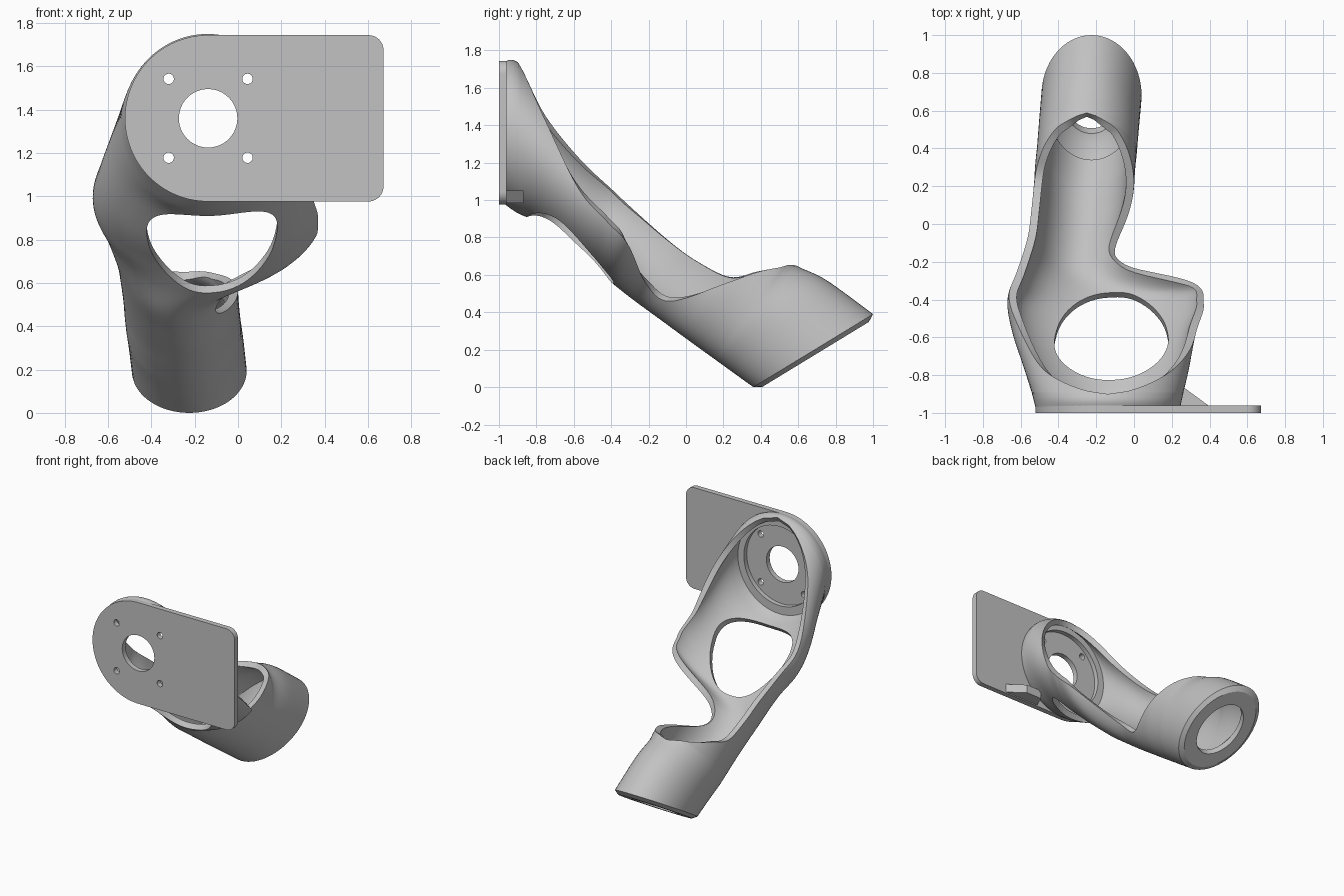
import bpy, bmesh, math
from mathutils import Matrix, Vector

cube = bpy.data.objects.get("Cube")
if cube:
    bpy.data.objects.remove(cube)

grey = bpy.data.materials.new("plain_grey")
grey.use_nodes = True
grey.diffuse_color = (0.54, 0.54, 0.54, 1)
grey.node_tree.nodes["Principled BSDF"].inputs["Base Color"].default_value = (0.54, 0.54, 0.54, 1)


def make_object(name, bm):
    mesh = bpy.data.meshes.new(name)
    bm.to_mesh(mesh)
    bm.free()
    mesh.materials.append(grey)
    obj = bpy.data.objects.new(name, mesh)
    bpy.context.collection.objects.link(obj)
    return obj


def prism(name, outline, matrix, low, high):
    bm = bmesh.new()
    rows = [[bm.verts.new(matrix @ Vector((x, y, h))) for x, y in outline] for h in (low, high)]
    n = len(outline)
    bm.faces.new(rows[0][::-1])
    bm.faces.new(rows[1])
    for i in range(n):
        k = (i + 1) % n
        bm.faces.new((rows[0][i], rows[0][k], rows[1][k], rows[1][i]))
    bmesh.ops.recalc_face_normals(bm, faces=bm.faces)
    return make_object(name, bm)


def arc(cx, cy, r, start, end, n):
    angles = [math.radians(start + (end - start) * i / n) for i in range(n + 1)]
    return [(cx + r * math.cos(a), cy + r * math.sin(a)) for a in angles]


def circle(cx, cy, r, n=48):
    return arc(cx, cy, r, 0, 360, n)[:-1]


def apply_modifiers(obj):
    graph = bpy.context.evaluated_depsgraph_get()
    mesh = bpy.data.meshes.new_from_object(obj.evaluated_get(graph))
    obj.modifiers.clear()
    obj.data = mesh


def cut(obj, cutters):
    for cutter in cutters:
        cutter.hide_render = True
        mod = obj.modifiers.new("cut", "BOOLEAN")
        mod.operation = "DIFFERENCE"
        mod.solver = "EXACT"
        mod.object = cutter
    apply_modifiers(obj)
    for cutter in cutters:
        bpy.data.objects.remove(cutter)


def smooth(obj, angle=35):
    bpy.ops.object.select_all(action="DESELECT")
    obj.select_set(True)
    bpy.context.view_layer.objects.active = obj
    bpy.ops.object.shade_smooth_by_angle(angle=math.radians(angle))


# Mounting plate, round on one end, with bore and screw holes
upright = Matrix.Rotation(math.radians(90), 4, "X")
CX, CZ, R = -0.138, 1.36, 0.384
corner = 0.07
outline = arc(CX, CZ, R, 90, 270, 64)
outline += arc(0.672 - corner, CZ - R + corner, corner, -90, 0, 10)
outline += arc(0.672 - corner, CZ + R - corner, corner, 0, 90, 10)
plate = prism("mounting_plate", outline, upright, 0.96, 1.0)
holes = [prism("bore", circle(CX, CZ, 0.135), upright, 0.8, 1.2)]
for sx in (-1, 1):
    for sz in (-1, 1):
        spot = circle(CX + sx * 0.182, CZ + sz * 0.182, 0.024, 24)
        holes.append(prism("screw_hole", spot, upright, 0.8, 1.2))
cut(plate, holes)
smooth(plate)

# Stepped seat inside the cup
seat = prism("cup_seat", circle(CX, CZ, 0.365, 64), upright, 0.925, 0.965)
cut(seat, [prism("seat_bore", circle(CX, CZ, 0.30, 64), upright, 0.8, 1.2)])
smooth(seat)

# Small web bracing the plate against the cup
web = [(0.1, -0.965), (0.4, -0.965), (0.27, -0.87), (0.14, -0.87)]
prism("plate_web", web, Matrix(), 0.985, 1.05)

# Arm sections: bottom y, z / up half axis y, z / centre x / left, right width / left, right rim angle
stations = [
    (-0.97, 0.978, 0.00, 0.382, -0.14, 0.382, 0.385, 180, 180),
    (-0.90, 0.930, 0.00, 0.404, -0.14, 0.400, 0.40, 180, 180),
    (-0.80, 0.88, 0.03, 0.36, -0.14, 0.44, 0.43, 126, 122),
    (-0.62, 0.735, 0.05, 0.34, -0.14, 0.505, 0.47, 112, 87),
    (-0.50, 0.645, 0.10, 0.34, -0.14, 0.53, 0.53, 100, 74),
    (-0.40, 0.56, 0.14, 0.33, -0.18, 0.44, 0.535, 95, 68),
    (-0.28, 0.465, 0.19, 0.285, -0.28, 0.285, 0.32, 94, 48),
    (-0.15, 0.37, 0.20, 0.28, -0.28, 0.265, 0.265, 94, 47),
    (0.00, 0.26, 0.20, 0.28, -0.265, 0.265, 0.265, 100, 93),
    (0.08, 0.202, 0.20, 0.277, -0.26, 0.265, 0.265, 120, 119),
    (0.14, 0.159, 0.20, 0.27, -0.255, 0.265, 0.265, 141, 141),
    (0.18, 0.13, 0.204, 0.26, -0.25, 0.265, 0.265, 180, 180),
    (0.26, 0.072, 0.245, 0.25, -0.24, 0.265, 0.265, 180, 180),
    (0.36, 0.00, 0.32, 0.195, -0.225, 0.265, 0.265, 180, 180),
]
# Rim heights blend more evenly than rim angles
stations = [s[:7] + tuple(math.cos(math.radians(a)) for a in s[7:]) for s in stations]


def blend(a, b, c, d, t):
    return 0.5 * (2 * b + (c - a) * t + (2 * a - 5 * b + 4 * c - d) * t * t
                  + (3 * b - a - 3 * c + d) * t ** 3)


def section(s, half=32):
    by, bz, uy, uz, cx, left, right, rim_l, rim_r = s
    points = []
    for j in range(-half, half + 1):
        width, rim = (left, rim_l) if j < 0 else (right, rim_r)
        t = math.acos(max(-1, min(1, rim))) * j / half
        rise = 1 - math.cos(t)
        points.append(Vector((cx + width * math.sin(t), by + uy * rise, bz + uz * rise)))
    return points


rows = []
last = len(stations) - 1
for i in range(last):
    near = [stations[max(0, min(last, i + k))] for k in (-1, 0, 1, 2)]
    for step in range(8):
        rows.append(section([blend(*v, step / 8) for v in zip(*near)]))
rows.append(section(stations[last]))

# Arm shell: cup, open bowl, trough and tube in one skin
bm = bmesh.new()
grid = [[bm.verts.new(p) for p in row] for row in rows]
for a, b in zip(grid, grid[1:]):
    for j in range(len(a) - 1):
        bm.faces.new((a[j], b[j], b[j + 1], a[j + 1]))
bmesh.ops.remove_doubles(bm, verts=bm.verts, dist=0.0005)
arm = make_object("arm_shell", bm)
wall = arm.modifiers.new("wall", "SOLIDIFY")
wall.thickness = 0.042
wall.offset = -1

# Large egg-shaped window in the underside of the bowl
window = []
for k in range(64):
    a = math.tau * k / 64
    c, s = math.cos(a), math.sin(a)
    window.append((math.copysign(abs(c) ** 0.8, c) * 0.29 * (1 + 0.27 * s),
                   math.copysign(abs(s) ** 0.9, s) * 0.292))
tilt = Matrix.Translation((-0.12, -0.617, 0.737)) @ Matrix.Rotation(math.radians(142), 4, "X")
cut(arm, [prism("window_cutter", window, tilt, -0.2, 0.25)])
smooth(arm, 40)

# Chamfered tube end with an opening
end = rows[-1][:-1]
by, bz, uy, uz, cx = stations[last][:5]
centre = Vector((cx, by + uy, bz + uz))
normal = Vector((0, uz, -uy)).normalized()
rings = [(0.86, -0.13), (1, 0), (0.89, 0.024), (0.58, 0.024), (0.58, -0.03), (0.7, -0.055)]
bm = bmesh.new()
loops = [[bm.verts.new(centre + (p - centre) * k + normal * h) for p in end] for k, h in rings]
for a, b in zip(loops, loops[1:] + loops[:1]):
    for j in range(len(end)):
        k = (j + 1) % len(end)
        bm.faces.new((a[j], a[k], b[k], b[j]))
bmesh.ops.recalc_face_normals(bm, faces=bm.faces)
smooth(make_object("tube_end", bm), 25)
